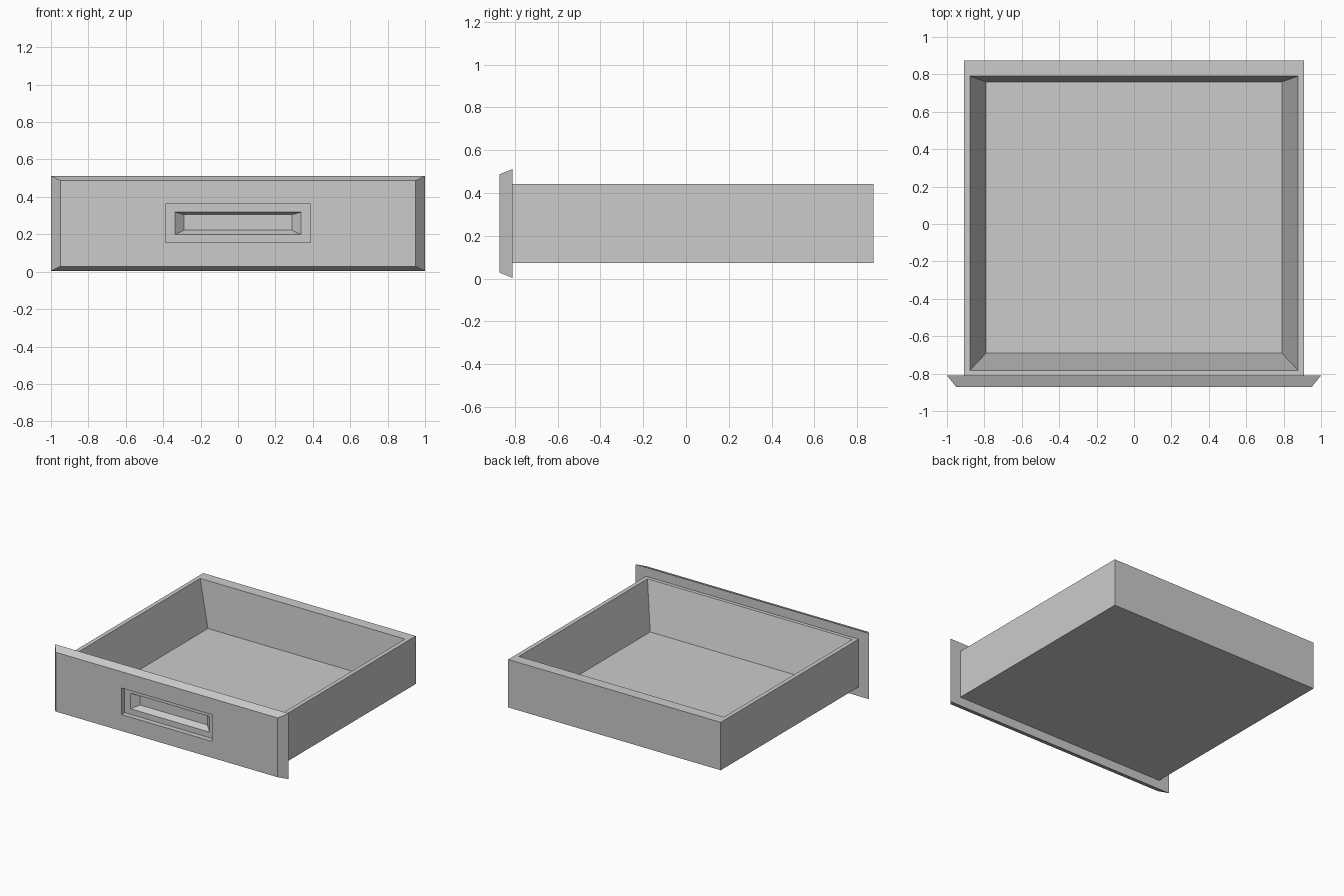
import bpy
import bmesh

cube = bpy.data.objects.get("Cube")
if cube:
    bpy.data.objects.remove(cube, do_unlink=True)

GREY = 0.6
grey = bpy.data.materials.new("plain grey")
grey.use_nodes = True
grey.diffuse_color = (GREY, GREY, GREY, 1)
grey.node_tree.nodes["Principled BSDF"].inputs["Base Color"].default_value = (GREY, GREY, GREY, 1)


def nested_shell(name, rings, cap_last, skip=None):
    """Bridge a chain of rectangles (four points each), capping the first and optionally the last."""
    bm = bmesh.new()
    loops = [[bm.verts.new(p) for p in ring] for ring in rings]
    bm.faces.new(loops[0])
    if cap_last:
        bm.faces.new(loops[-1])
    for a, b in zip(loops, loops[1:]):
        for i in range(4):
            j = (i + 1) % 4
            bm.faces.new((a[i], a[j], b[j], b[i]))
    bmesh.ops.recalc_face_normals(bm, faces=bm.faces)
    if skip:
        bmesh.ops.delete(bm, geom=[f for f in bm.faces if skip(f)], context='FACES_ONLY')
    mesh = bpy.data.meshes.new(name)
    bm.to_mesh(mesh)
    bm.free()
    mesh.materials.append(grey)
    obj = bpy.data.objects.new(name, mesh)
    bpy.context.collection.objects.link(obj)
    return obj


def upright(y, x, z0, z1):
    return [(-x, y, z0), (x, y, z0), (x, y, z1), (-x, y, z1)]


def level(z, x, y0, y1):
    return [(-x, y0, z), (x, y0, z), (x, y1, z), (-x, y1, z)]


SEAM, BACK, FRONT = -0.81, 0.875, -0.872
BOX_X, BOX_LOW, BOX_TOP = 0.91, 0.072, 0.443

# Drawer box: tapered inside, rim, outside walls and bottom; open where it meets the front
nested_shell("drawer_box", [
    level(0.09, 0.79, -0.69, 0.76),
    level(BOX_TOP, 0.877, -0.782, 0.79),
    level(BOX_TOP, BOX_X, SEAM, BACK),
    level(BOX_LOW, BOX_X, SEAM, BACK),
], True, skip=lambda f: all(abs(v.co.y - SEAM) < 0.001 for v in f.verts))

# Drawer front: finger recess, stepped surround, flat face, bevelled edge and back flange
nested_shell("drawer_front", [
    upright(-0.785, 0.288, 0.222, 0.305),
    upright(-0.832, 0.338, 0.198, 0.318),
    upright(-0.832, 0.388, 0.155, 0.361),
    upright(FRONT, 0.388, 0.155, 0.361),
    upright(FRONT, 0.95, 0.028, 0.487),
    upright(SEAM, 1.0, 0.003, 0.512),
    upright(SEAM, BOX_X, BOX_LOW, BOX_TOP),
], False)

# Face both open shells outward
for name, axis, sign in (("drawer_box", 2, -1), ("drawer_front", 1, -1)):
    mesh = bpy.data.objects[name].data
    biggest = max((p for p in mesh.polygons
                   if abs(p.normal[axis]) > 0.99 and
                   (p.center.z < 0.08 if axis == 2 else p.center.y < -0.86)),
                  key=lambda p: p.area)
    if biggest.normal[axis] * sign < 0:
        mesh.flip_normals()
